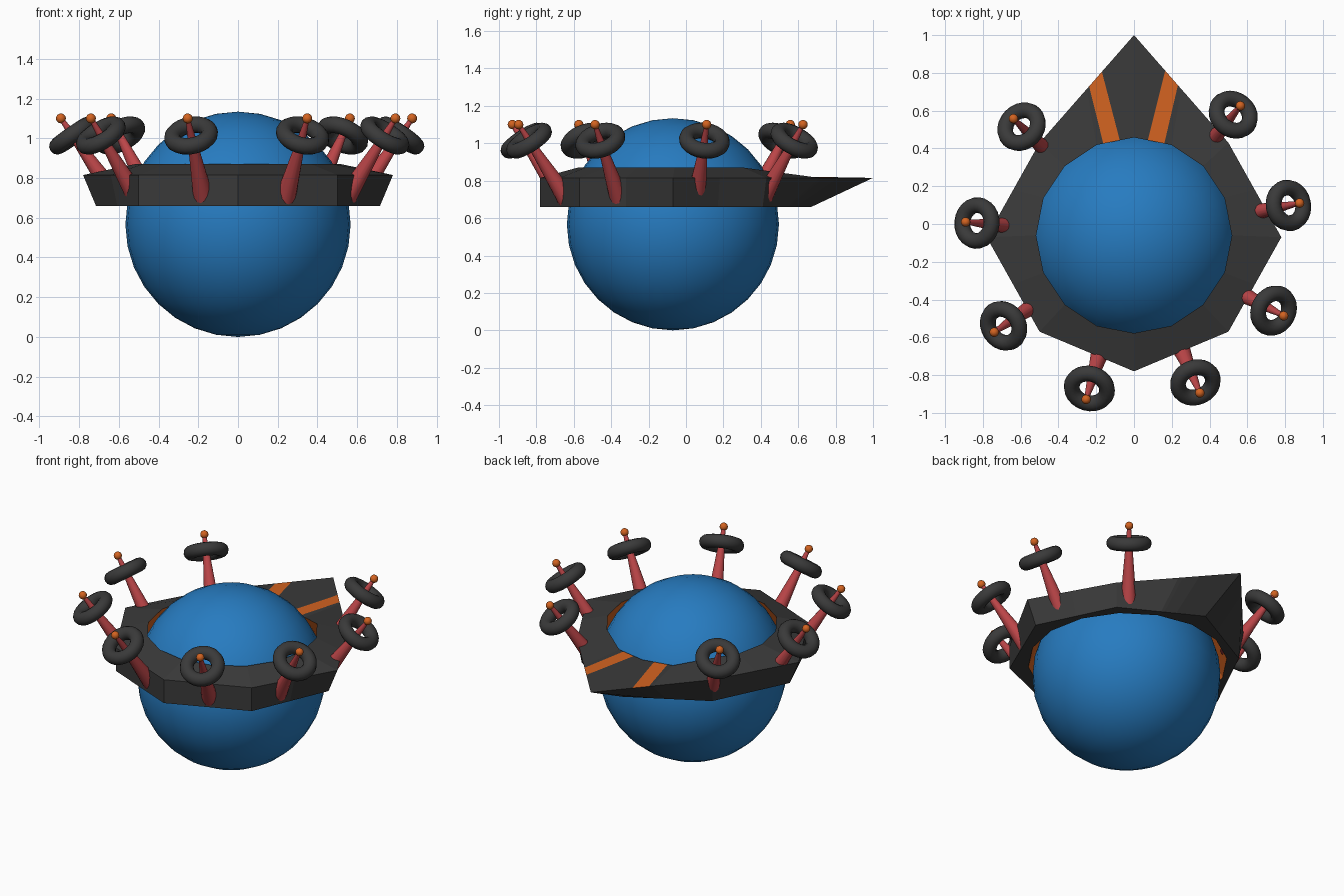
import bpy, bmesh, math
from mathutils import Vector

if "Cube" in bpy.data.objects:
    bpy.data.objects.remove(bpy.data.objects["Cube"])


def material(name, rgb):
    m = bpy.data.materials.new(name)
    m.diffuse_color = (*rgb, 1)
    m.use_nodes = True
    m.node_tree.nodes["Principled BSDF"].inputs["Base Color"].default_value = m.diffuse_color
    return m


BLUE = material("blue", (0.02, 0.2, 0.53))
DARK = material("charcoal", (0.042, 0.042, 0.042))
RED = material("red", (0.5, 0.06, 0.065))
ORANGE = material("orange", (0.65, 0.125, 0.015))
CY = -0.07  # y of the body axis


def finish(name, mat, smooth=True):
    ob = bpy.context.object
    ob.name = name
    ob.data.materials.append(mat)
    if smooth:
        bpy.ops.object.shade_smooth_by_angle(angle=math.radians(40))
    return ob


# Round body
bpy.ops.mesh.primitive_uv_sphere_add(segments=32, ring_count=16, radius=0.567,
                                     location=(0, CY, 0.567))
finish("body_ball", BLUE)

# Pointed eight-sided collar: columns around the ring, four points per column
TOP = [(0, 1), (0.5, 0.43), (0.78, CY), (0.5, -0.57), (0, -0.78),
       (-0.5, -0.57), (-0.78, CY), (-0.5, 0.43)]
BOTTOM = [(0, 0.67), (0.48, 0.41), (0.715, CY), (0.5, -0.57), (0, -0.78),
          (-0.5, -0.57), (-0.715, CY), (-0.48, 0.41)]


def outer(points, u, z):
    """Point at u (0..16) along an octagon, two steps per side."""
    i = int(u // 2) % 8
    a, b = Vector(points[i]), Vector(points[(i + 1) % 8])
    return (*a.lerp(b, (u % 2) / 2), z)


def inner(u, r, z):
    """Point at u (0..16) along a sixteen-sided hole."""
    def corner(i):
        a = math.pi / 2 - i * math.pi / 8
        return Vector((r * math.cos(a), CY + 0.01 + r * math.sin(a), z))
    i = int(u)
    return corner(i).lerp(corner(i + 1), u - i)


# (outer position, inner position); extra columns bound the two stripes
columns = [(i, i) for i in range(16)]
columns += [(0.66, 0.37), (0.93, 0.81), (15.05, 15.18), (15.32, 15.62)]
columns.sort()
bm = bmesh.new()
loops = []
for uo, ui in columns:
    back = min(ui, 16 - ui)
    z_in = 0.87 - 0.045 * max(0, min(1, (2 - back)))
    loops.append([bm.verts.new(p) for p in (
        outer(TOP, uo, 0.815), inner(ui, 0.518, z_in),
        inner(ui, 0.6, 0.66), outer(BOTTOM, uo, 0.66))])
for k, a in enumerate(loops):
    b = loops[(k + 1) % len(loops)]
    stripe = columns[k][0] in (0.66, 15.05)
    for j in range(4):
        n = (j + 1) % 4
        f = bm.faces.new((a[j], b[j], b[n], a[n]))
        f.material_index = 1 if j == 1 or (j == 0 and stripe) else 0
bmesh.ops.recalc_face_normals(bm, faces=bm.faces)
mesh = bpy.data.meshes.new("collar")
bm.to_mesh(mesh)
bm.free()
mesh.materials.append(DARK)
mesh.materials.append(ORANGE)
bpy.context.collection.objects.link(bpy.data.objects.new("collar", mesh))

# Eight leaning posts, each with a tapered spike, a tyre-like ring and a ball tip
TILT = math.radians(35)
for k in range(8):
    a = math.radians(51 - 39.36 * k)
    axis = Vector((math.sin(TILT) * math.cos(a), math.sin(TILT) * math.sin(a),
                   math.cos(TILT)))
    tip = Vector((0.895 * math.cos(a), CY + 0.895 * math.sin(a), 1.1))
    rot = (0, TILT, a)
    bpy.ops.mesh.primitive_cone_add(vertices=16, radius1=0.052, radius2=0.011,
                                    depth=0.5, location=tip - axis * 0.25, rotation=rot)
    finish(f"post_{k + 1}", RED)
    bpy.ops.mesh.primitive_torus_add(major_segments=24, minor_segments=12,
                                     major_radius=0.095, minor_radius=0.042,
                                     location=tip - axis * 0.105, rotation=rot)
    finish(f"post_ring_{k + 1}", DARK)
    bpy.ops.mesh.primitive_uv_sphere_add(segments=16, ring_count=8, radius=0.025,
                                         location=tip)
    finish(f"post_tip_{k + 1}", ORANGE)
